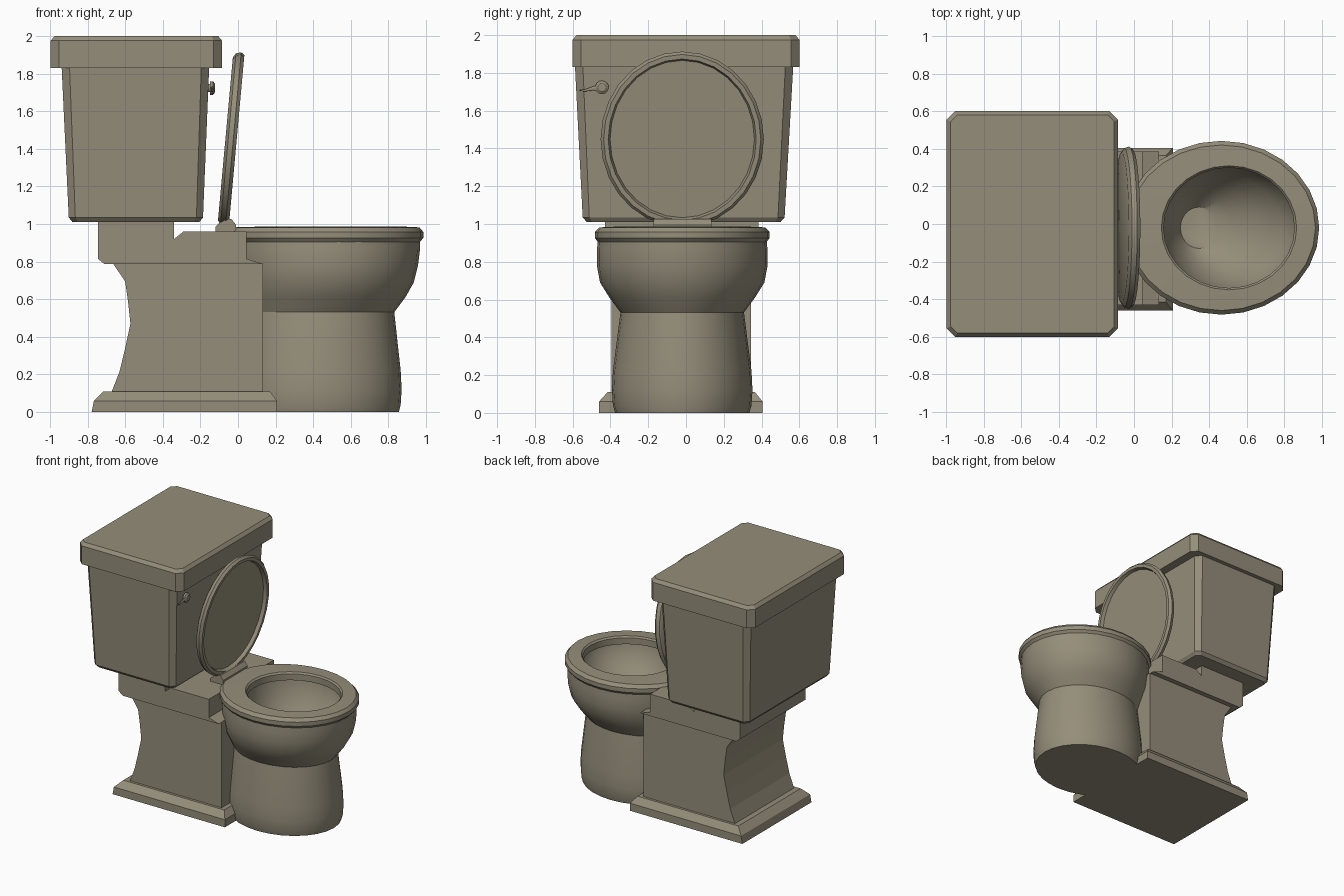
import bpy, math

mat = bpy.data.materials.new("warm_grey_ceramic")
mat.diffuse_color = (0.30, 0.27, 0.195, 1)


def make(name, verts, faces, angle=35):
    me = bpy.data.meshes.new(name)
    me.from_pydata(verts, [], faces)
    me.materials.append(mat)
    ob = bpy.data.objects.new(name, me)
    bpy.context.collection.objects.link(ob)
    bpy.ops.object.select_all(action='DESELECT')
    ob.select_set(True)
    bpy.context.view_layer.objects.active = ob
    bpy.ops.object.mode_set(mode='EDIT')
    bpy.ops.mesh.select_all(action='SELECT')
    bpy.ops.mesh.normals_make_consistent(inside=False)
    bpy.ops.object.mode_set(mode='OBJECT')
    if angle:
        bpy.ops.object.shade_smooth_by_angle(angle=math.radians(angle))
    return ob


def loft(name, rings, closed=False, angle=35):
    """Skin a list of equal-length point rings; cap the ends unless closed."""
    n, m = len(rings[0]), len(rings)
    verts = [p for r in rings for p in r]
    faces = []
    for i in range(m if closed else m - 1):
        a, b = i * n, (i + 1) % m * n
        faces += [(a + j, a + (j + 1) % n, b + (j + 1) % n, b + j) for j in range(n)]
    if not closed:
        faces += [tuple(range(n))[::-1], tuple(range((m - 1) * n, m * n))]
    return make(name, verts, faces, angle)


def oval(cx, cy, z, a, b, n=28):
    return [(cx + a * math.cos(2 * math.pi * k / n),
             cy + b * math.sin(2 * math.pi * k / n), z) for k in range(n)]


def cut_rect(x0, x1, y0, y1, z, c):
    """Rectangle with cut corners of size c."""
    return [(x0 + c, y0, z), (x1 - c, y0, z), (x1, y0 + c, z), (x1, y1 - c, z),
            (x1 - c, y1, z), (x0 + c, y1, z), (x0, y1 - c, z), (x0, y0 + c, z)]


def rect(x0, x1, y0, y1, z):
    return [(x0, y0, z), (x1, y0, z), (x1, y1, z), (x0, y1, z)]


def prism(name, profile, y0, y1):
    """Extrude an x-z side profile across y."""
    return loft(name, [[(x, y, z) for x, z in profile] for y in (y0, y1)], angle=0)


CY = -0.02

# Tank and its overhanging lid
loft("tank", [
    cut_rect(-0.88, -0.205, -0.525, 0.50, 1.01, 0.03),
    cut_rect(-0.90, -0.186, -0.547, 0.522, 1.035, 0.035),
    cut_rect(-0.938, -0.153, -0.588, 0.568, 1.84, 0.042)], angle=0)
loft("tank_lid", [
    cut_rect(-0.996, -0.085, -0.60, 0.60, 1.83, 0.045),
    cut_rect(-0.996, -0.085, -0.60, 0.60, 1.975, 0.045),
    cut_rect(-0.975, -0.106, -0.58, 0.58, 2.0, 0.035)], angle=0)

# Flush knob and lever
knob = loft("flush_knob", [oval(0, 0, -0.02, 0.022, 0.022, 14), oval(0, 0, 0.012, 0.022, 0.022, 14),
                           oval(0, 0, 0.014, 0.036, 0.036, 14), oval(0, 0, 0.03, 0.036, 0.036, 14),
                           oval(0, 0, 0.04, 0.022, 0.022, 14)])
knob.location = (-0.162, -0.445, 1.723)
knob.rotation_euler = (0, math.pi / 2, 0)
lever = loft("flush_lever", [oval(0, 0.0, 0.0, 0.009, 0.02, 10), oval(0, -0.006, 0.05, 0.007, 0.011, 10),
                             oval(0, -0.016, 0.09, 0.006, 0.006, 10), oval(0, -0.014, 0.12, 0.004, 0.004, 10)])
lever.location = (-0.137, -0.445, 1.723)
lever.rotation_euler = (math.pi / 2, 0, 0)

# Shelf carrying the tank and the hinge
prism("tank_shelf", [(-0.745, 1.012), (-0.34, 1.012), (-0.34, 0.92), (-0.29, 0.96), (0.045, 0.96),
                     (0.045, 0.815), (0.133, 0.787), (-0.71, 0.787), (-0.745, 0.815)], -0.43, 0.385)

# Rear pedestal with waisted back, and its stepped plinth
prism("rear_pedestal", [(-0.665, 0.79), (0.133, 0.79), (0.133, 0.10), (-0.675, 0.10), (-0.63, 0.215),
                        (-0.60, 0.34), (-0.572, 0.47), (-0.585, 0.59), (-0.60, 0.695)], -0.395, 0.345)
loft("plinth", [
    rect(-0.778, 0.207, -0.46, 0.405, 0.0),
    rect(-0.766, 0.207, -0.46, 0.405, 0.06),
    rect(-0.715, 0.17, -0.415, 0.365, 0.11)], angle=0)

# Front column under the bowl
loft("bowl_column", [
    oval(0.43, CY, 0.0, 0.425, 0.355), oval(0.43, CY, 0.04, 0.435, 0.367),
    oval(0.43, CY, 0.12, 0.44, 0.372), oval(0.43, CY, 0.22, 0.435, 0.367),
    oval(0.43, CY, 0.54, 0.40, 0.326)])

# Bowl: outer wall, rim, then funnel down to the drain
loft("bowl", [
    oval(0.43, CY, 0.53, 0.40, 0.326), oval(0.45, CY, 0.61, 0.44, 0.385),
    oval(0.46, CY, 0.69, 0.475, 0.435), oval(0.465, CY, 0.78, 0.492, 0.452),
    oval(0.465, CY, 0.86, 0.502, 0.452), oval(0.465, CY, 0.93, 0.502, 0.445),
    oval(0.505, CY, 0.93, 0.365, 0.335), oval(0.50, CY, 0.86, 0.355, 0.325),
    oval(0.475, CY, 0.77, 0.31, 0.28), oval(0.43, CY, 0.67, 0.235, 0.22),
    oval(0.38, CY, 0.60, 0.15, 0.155), oval(0.347, CY, 0.56, 0.10, 0.11)])

# Seat ring
loft("seat", [
    oval(0.465, CY, 0.905, 0.502, 0.447), oval(0.465, CY, 0.925, 0.52, 0.462),
    oval(0.465, CY, 0.958, 0.52, 0.462), oval(0.465, CY, 0.982, 0.50, 0.44),
    oval(0.505, CY, 0.987, 0.36, 0.33), oval(0.505, CY, 0.975, 0.348, 0.32),
    oval(0.505, CY, 0.925, 0.348, 0.32)], closed=True)

# Raised seat cover, dished on the side facing the bowl
cover = loft("seat_cover", [
    oval(0, 0, -0.03, 0.435, 0.40), oval(0, 0, -0.015, 0.458, 0.423),
    oval(0, 0, 0.012, 0.466, 0.432), oval(0, 0, 0.03, 0.452, 0.416),
    oval(0, 0, 0.03, 0.428, 0.392), oval(0, 0, 0.004, 0.418, 0.382)])
cover.location = (-0.037, CY, 1.45)
cover.rotation_euler = (0, math.radians(95.2), 0)

# Hinge block between seat and cover
prism("hinge", [(-0.12, 0.95), (-0.12, 0.985), (-0.10, 1.005), (-0.06, 1.027), (-0.035, 1.027),
                (-0.01, 0.995), (-0.01, 0.95)], -0.172, 0.135)
